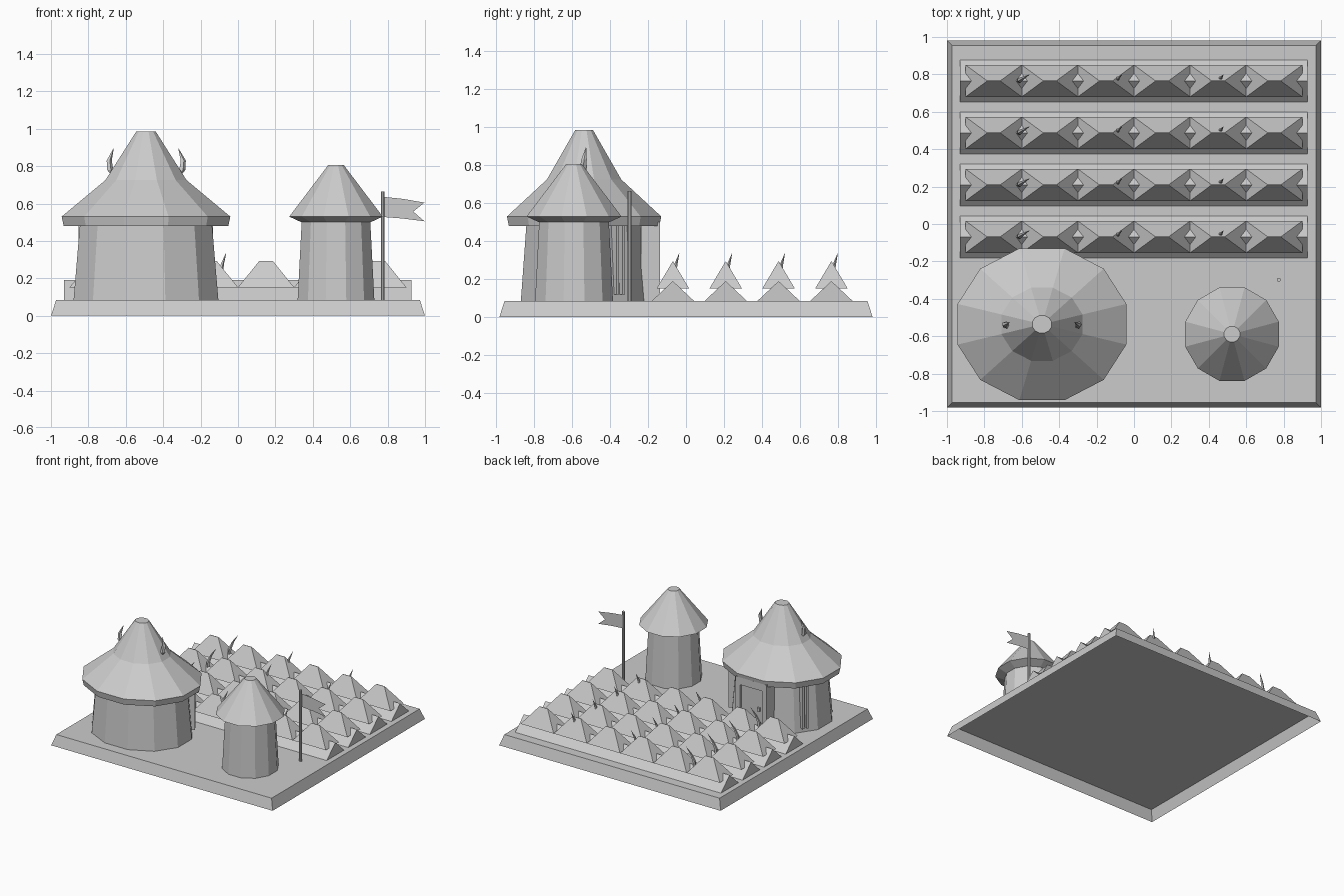
import bpy, bmesh
from math import cos, sin, pi

cube = bpy.data.objects.get("Cube")
if cube:
    bpy.data.objects.remove(cube)

grey = bpy.data.materials.new("plain_grey")
grey.use_nodes = True
colour = (0.6, 0.6, 0.6, 1)
grey.diffuse_color = colour
grey.node_tree.nodes["Principled BSDF"].inputs["Base Color"].default_value = colour

GROUND = 0.085


def make(name, verts, faces):
    mesh = bpy.data.meshes.new(name)
    mesh.from_pydata([tuple(v) for v in verts], [], faces)
    bm = bmesh.new()
    bm.from_mesh(mesh)
    bmesh.ops.recalc_face_normals(bm, faces=bm.faces)
    bm.to_mesh(mesh)
    bm.free()
    mesh.materials.append(grey)
    obj = bpy.data.objects.new(name, mesh)
    bpy.context.collection.objects.link(obj)
    return obj


def loft(name, rings, closed_base=True):
    """Skin equal-sized rings, cap the end and, if wanted, the base."""
    n = len(rings[0])
    last = (len(rings) - 1) * n
    faces = [[i + j, i + (j + 1) % n, i + n + (j + 1) % n, i + n + j]
             for i in range(0, last, n) for j in range(n)]
    faces.append([last + j for j in range(n)])
    if closed_base:
        faces.append(list(reversed(range(n))))
    return make(name, [v for r in rings for v in r], faces)


def rect(cx, cy, hx, hy, z):
    return [(cx + sx * hx, cy + sy * hy, z) for sx, sy in ((-1, -1), (1, -1), (1, 1), (-1, 1))]


def box(name, x, y, z0, z1, hx, hy):
    return loft(name, [rect(x, y, hx, hy, z0), rect(x, y, hx, hy, z1)])


def turned(name, x, y, profile, squash=1, sides=12):
    """Faceted round part; profile holds (flat radius, height)."""
    rings = []
    for r, z in profile:
        r /= cos(pi / sides)
        turns = [(k + 0.5) * 2 * pi / sides for k in range(sides)]
        rings.append([(x + r * cos(t), y + r * squash * sin(t), z) for t in turns])
    return loft(name, rings)


def spike(name, path, sides=5):
    """Pointed shoot along a path of (x, y, z, radius)."""
    return loft(name, [[(x + r * cos(k * 2 * pi / sides), y + r * sin(k * 2 * pi / sides), z)
                        for k in range(sides)] for x, y, z, r in path])


# Ground slab, hollow and open underneath
loft("ground_slab", [rect(0, 0, 1, 0.982, 0), rect(0, 0, 0.972, 0.955, GROUND)], closed_base=False)

# Planted rows: long ridged bed, hipped mounds and shoots
for row in range(4):
    y = -0.069 + row * 0.278
    loft(f"garden_bed_{row + 1}",
         [[(x, y - 0.112, GROUND), (x, y + 0.112, GROUND), (x, y, 0.19)] for x in (-0.93, 0.928)])
    for k in range(6):
        x = -0.75 + 0.3 * k
        loft(f"mound_{row + 1}_{k + 1}",
             [rect(x, y, 0.15, 0.085, 0.152), rect(x, y, 0.037, 0.002, 0.292)])
    for k, (x, lean) in enumerate(((-0.6, 0.04), (-0.088, 0.024), (0.46, 0.018))):
        spike(f"shoot_{row + 1}_{k + 1}",
              [(x - lean * 0.4, y, 0.16, 0.012), (x - lean * 0.3, y + 0.004, 0.22, 0.014),
               (x + lean * 0.2, y + 0.016, 0.28, 0.009), (x + lean, y + 0.033, 0.335, 0.001)])

# Large hut
HX, HY = -0.492, -0.536
turned("hut_wall", HX, HY, [(0.387, GROUND), (0.352, 0.5)], 0.86)
turned("hut_roof", HX, HY, [(0.44, 0.48), (0.451, 0.53), (0.217, 0.725), (0.052, 0.985)], 0.9)

# Door on the back of the hut
box("door_panel", HX, HY + 0.33, GROUND, 0.46, 0.11, 0.05)
box("door_lintel", HX, HY + 0.35, 0.44, 0.5, 0.14, 0.05)
for s in (-1, 1):
    box("door_post", HX + s * 0.12, HY + 0.35, GROUND, 0.46, 0.02, 0.05)
box("door_handle", HX - 0.06, HY + 0.385, 0.26, 0.29, 0.01, 0.008)

# Narrow wall strips and curved roof horns, mirrored on both sides
for s in (-1, 1):
    for off in (-0.018, 0.018):
        strip = box("wall_strip", 0, 0, 0.12, 0.485, 0.025, 0.008)
        strip.location = (HX + s * (0.325 - off * 0.5), HY + 0.18 + off * 0.86, 0)
        strip.rotation_euler.z = s * pi / 6
    spike("roof_horn", [(HX + s * 0.165, HY, 0.74, 0.014), (HX + s * 0.193, HY - 0.006, 0.78, 0.018),
                        (HX + s * 0.198, HY, 0.83, 0.015), (HX + s * 0.173, HY + 0.01, 0.895, 0.001)])

# Small tower
TX, TY = 0.524, -0.589
turned("tower_wall", TX, TY, [(0.205, GROUND), (0.183, 0.51)])
turned("tower_roof", TX, TY, [(0.185, 0.5), (0.25, 0.53), (0.042, 0.805)])

# Flagpole with a thin swallow-tailed flag
PX, PY = 0.774, -0.298
turned("flagpole", PX, PY, [(0.01, GROUND), (0.01, 0.665)], sides=8)
outline = ((PX, 0.528), (0.88, 0.52), (0.997, 0.505), (0.937, 0.557), (0.997, 0.605), (0.88, 0.625), (PX, 0.636))
make("flag", [(x, PY + 0.004, z) for x, z in outline], [range(len(outline))])
